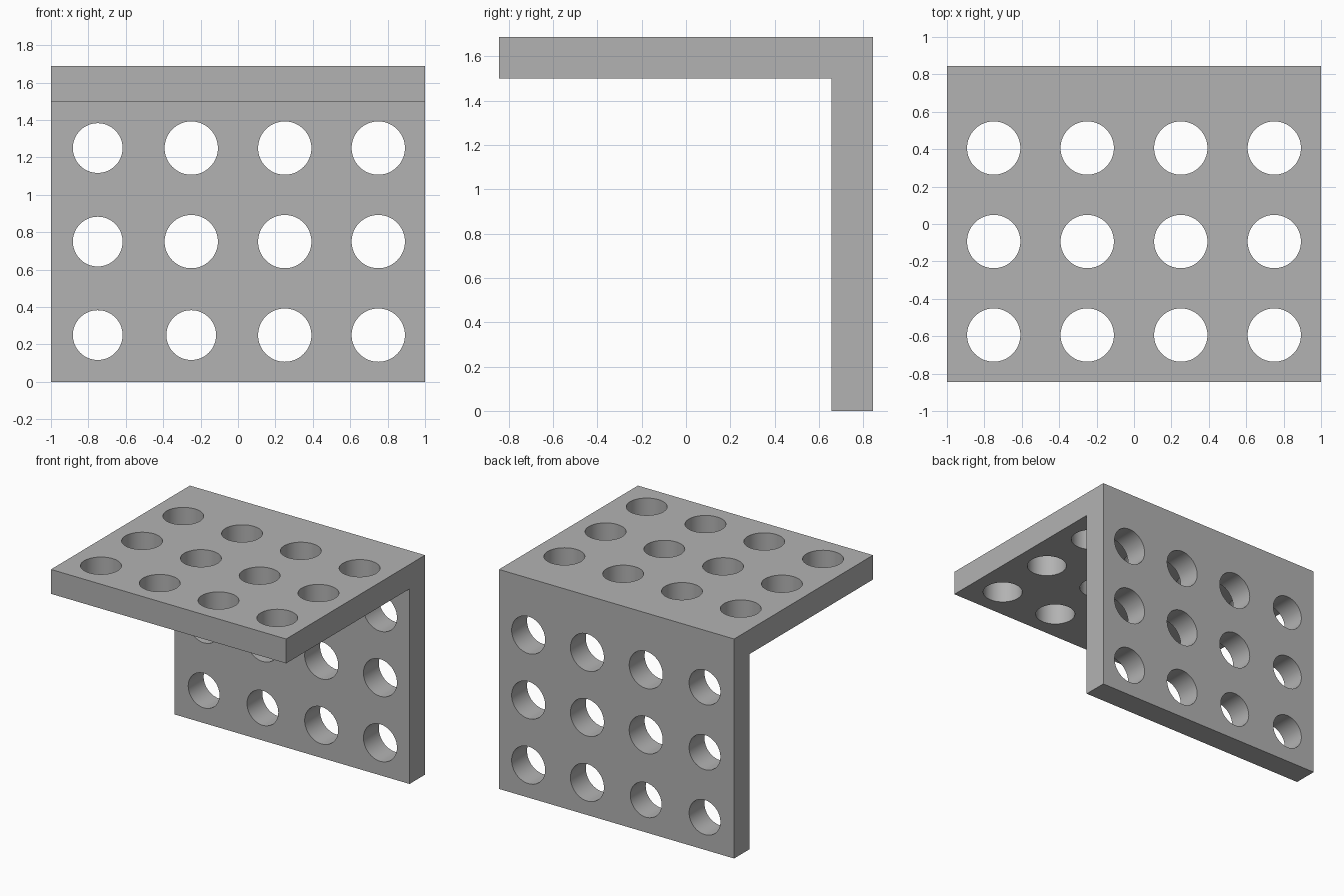
import bpy, bmesh, math
from mathutils import Matrix, Vector

cube = bpy.data.objects.get("Cube")
if cube:
    bpy.data.objects.remove(cube, do_unlink=True)

HALF_W, HALF_D, HEIGHT, THICK = 1.0, 0.84375, 1.6875, 0.1875
PITCH, WIDE, NARROW = 0.5, 0.1425, 0.133

grey = bpy.data.materials.new("Plain Grey")
grey.use_nodes = True
colour = (0.448, 0.448, 0.448, 1)
grey.diffuse_color = colour
grey.node_tree.nodes["Principled BSDF"].inputs["Base Color"].default_value = colour


def make_object(name, bm):
    bmesh.ops.recalc_face_normals(bm, faces=bm.faces)
    mesh = bpy.data.meshes.new(name)
    bm.to_mesh(mesh)
    bm.free()
    mesh.materials.append(grey)
    obj = bpy.data.objects.new(name, mesh)
    bpy.context.collection.objects.link(obj)
    return obj


def add_pin(bm, centre, radius, turn):
    bmesh.ops.create_cone(bm, cap_ends=True, segments=64, radius1=radius, radius2=radius,
                          depth=2 * THICK, matrix=Matrix.Translation(centre) @ turn)


# L-shaped bracket: side profile extruded across the width
inner_y, inner_z = HALF_D - THICK, HEIGHT - THICK
profile = [(-HALF_D, HEIGHT), (-HALF_D, inner_z), (inner_y, inner_z),
           (inner_y, 0), (HALF_D, 0), (HALF_D, HEIGHT)]
bm = bmesh.new()
side = bm.faces.new([bm.verts.new((-HALF_W, y, z)) for y, z in profile])
grown = bmesh.ops.extrude_face_region(bm, geom=[side])["geom"]
bmesh.ops.translate(bm, vec=(2 * HALF_W, 0, 0),
                    verts=[v for v in grown if isinstance(v, bmesh.types.BMVert)])
bracket = make_object("angle_bracket", bm)

# Grid of pins that drill both plates
bm = bmesh.new()
upright, level = Matrix.Identity(4), Matrix.Rotation(math.pi / 2, 4, "X")
for col in range(4):
    x = (col - 1.5) * PITCH
    for row in range(3):
        step = (row + 0.5) * PITCH
        snug = col == 0 or (col == 1 and row == 0)
        add_pin(bm, Vector((x, -HALF_D + step, HEIGHT - THICK / 2)), WIDE, upright)
        add_pin(bm, Vector((x, HALF_D - THICK / 2, step)), NARROW if snug else WIDE, level)
pins = make_object("hole_cutter", bm)
pins.hide_render = True

# Drill the holes, then discard the cutter
drill = bracket.modifiers.new("Holes", "BOOLEAN")
drill.operation = "DIFFERENCE"
drill.solver = "EXACT"
drill.object = pins
bpy.ops.object.select_all(action="DESELECT")
bracket.select_set(True)
bpy.context.view_layer.objects.active = bracket
bpy.ops.object.modifier_apply(modifier=drill.name)
bpy.data.objects.remove(pins, do_unlink=True)
bpy.ops.object.shade_smooth_by_angle(angle=math.radians(30))
